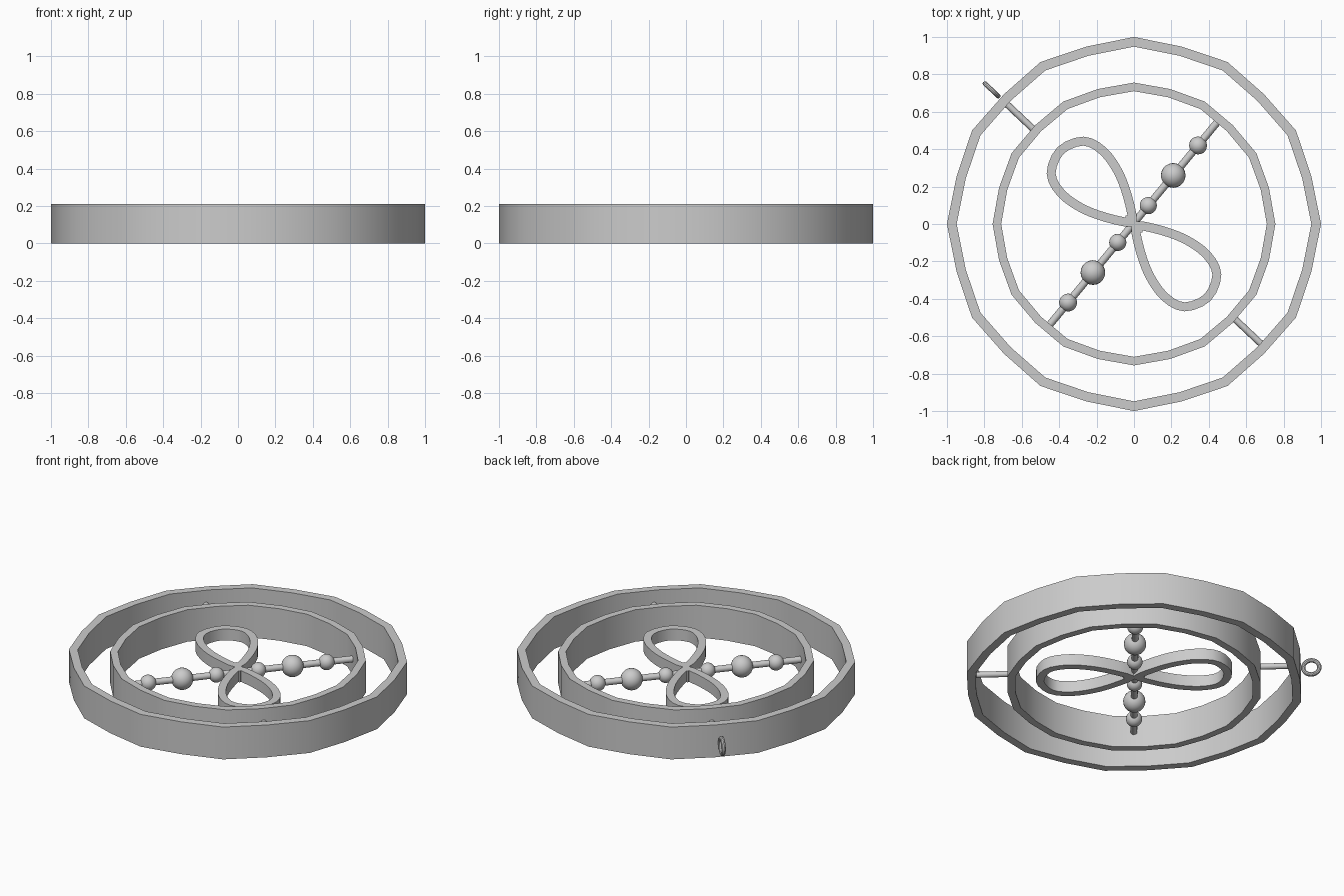
import bpy, bmesh, math
from mathutils import Vector

if "Cube" in bpy.data.objects:
    bpy.data.objects.remove(bpy.data.objects["Cube"])

grey = bpy.data.materials.new("silver_grey")
grey.diffuse_color = (0.6, 0.6, 0.6, 1)
grey.use_nodes = True
grey.node_tree.nodes["Principled BSDF"].inputs["Base Color"].default_value = grey.diffuse_color


def finish(ob, name):
    ob.name = name
    ob.data.materials.append(grey)
    bpy.ops.object.select_all(action='DESELECT')
    ob.select_set(True)
    bpy.context.view_layer.objects.active = ob
    bpy.ops.object.shade_smooth_by_angle(angle=math.radians(35))
    return ob


def wall(name, outer, inner, z0, z1):
    """Closed vertical band between two matching outlines."""
    bm = bmesh.new()
    n = len(outer)
    rows = [[bm.verts.new((p[0], p[1], z)) for p in pts]
            for pts, z in ((outer, z0), (outer, z1), (inner, z1), (inner, z0))]
    for r in range(4):
        a, b = rows[r], rows[(r + 1) % 4]
        for i in range(n):
            j = (i + 1) % n
            bm.faces.new((a[i], a[j], b[j], b[i]))
    bmesh.ops.recalc_face_normals(bm, faces=bm.faces)
    me = bpy.data.meshes.new(name)
    bm.to_mesh(me)
    bm.free()
    ob = bpy.data.objects.new(name, me)
    bpy.context.collection.objects.link(ob)
    return finish(ob, name)


def circle(r_even, r_odd, n=24):
    return [((r_odd if i % 2 else r_even) * math.cos(i * math.tau / n),
             (r_odd if i % 2 else r_even) * math.sin(i * math.tau / n)) for i in range(n)]


def rod(name, a, b, r):
    a, b = Vector(a), Vector(b)
    bpy.ops.mesh.primitive_cylinder_add(vertices=16, radius=r, depth=(b - a).length,
                                        location=(a + b) / 2)
    ob = bpy.context.object
    ob.rotation_euler = (b - a).to_track_quat('Z', 'Y').to_euler()
    return finish(ob, name)


def polar(d, ang, z, ox=0.0):
    return (ox + d * math.cos(ang), d * math.sin(ang), z)


# Two nested rings
wall("outer_ring", circle(1.0, 0.982), circle(0.948, 0.932), 0, 0.21)
wall("inner_ring", circle(0.756, 0.747), circle(0.71, 0.702), 0, 0.208)

# Looped band in the middle: one teardrop, repeated by half a turn
half = [(-.035, .15), (-.085, .28), (-.165, .39), (-.27, .443)]
ctrl = [(0, 0)] + half + [(-.393, .393)] + [(-y, -x) for x, y in reversed(half)] + [(0, 0)]
ctrl = [Vector(p) for p in ctrl]
path = []
for i in range(len(ctrl) - 1):
    p1, p2 = ctrl[i], ctrl[i + 1]
    p0 = ctrl[i - 1] if i else 2 * p1 - p2
    p3 = ctrl[i + 2] if i + 2 < len(ctrl) else 2 * p2 - p1
    for k in range(3):
        t = k / 3
        path.append(0.5 * (2 * p1 + (p2 - p0) * t + (2 * p0 - 5 * p1 + 4 * p2 - p3) * t * t
                           + (3 * p1 - p0 - 3 * p2 + p3) * t ** 3))
out, inn = [], []
for i, p in enumerate(path):
    t = (path[(i + 1) % len(path)] - path[i - 1]).normalized()
    nrm = Vector((-t.y, t.x)) * 0.024
    if i == 0:                       # pinched tip at the centre
        nrm = Vector((0.022, -0.022))
        out.append(p + nrm * 0.6)
        inn.append(p + Vector((-0.045, 0.045)))
        continue
    c = Vector((-.28, .28))
    if (p + nrm - c).length < (p - nrm - c).length:
        nrm = -nrm
    out.append(p + nrm)
    inn.append(p - nrm)
for s, nm in ((1, "left_loop"), (-1, "right_loop")):
    wall(nm, [p * s for p in out], [p * s for p in inn], 0.065, 0.138)

# Beaded rod across the inner ring
A = math.radians(50.4)
rod("bead_rod", polar(-0.71, A, .1, -.005), polar(0.71, A, .1, -.005), 0.02)
for s in (-1, 1):
    for d, r in ((.128, .046), (.337, .066), (.545, .048)):
        bpy.ops.mesh.primitive_uv_sphere_add(segments=20, ring_count=12, radius=r,
                                             location=polar(s * d, A, .1, -.005))
        finish(bpy.context.object, "bead")

# Pins joining the two rings
B = math.radians(136.7)
for s in (-1, 1):
    rod("ring_pin", polar(s * 0.73, B, .115), polar(s * 0.96, B, .115), 0.018)

# Hanging eyelet on the outside
bpy.ops.mesh.primitive_torus_add(major_segments=24, minor_segments=10, major_radius=0.048,
                                 minor_radius=0.013, location=polar(1.046, B, .1),
                                 rotation=(math.pi / 2, 0, B))
finish(bpy.context.object, "eyelet")
